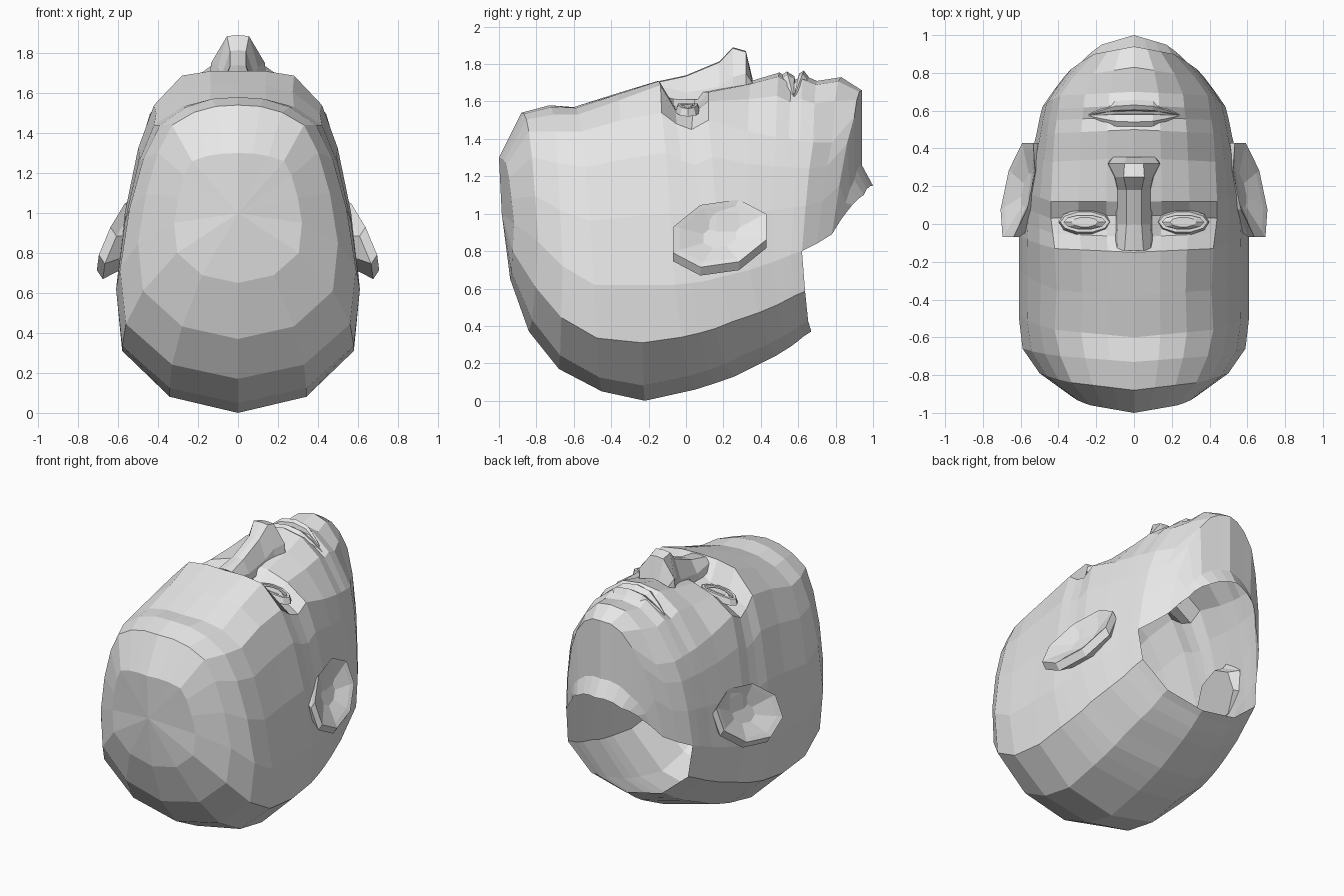
import bpy, bmesh, math

if "Cube" in bpy.data.objects:
    bpy.data.objects.remove(bpy.data.objects["Cube"])

stone = bpy.data.materials.new("pale_grey")
stone.diffuse_color = (0.8, 0.8, 0.8, 1)
stone.use_nodes = True
stone.node_tree.nodes["Principled BSDF"].inputs["Base Color"].default_value = stone.diffuse_color


def make(name, verts, faces):
    """Right-hand half mesh, mirrored over x = 0."""
    bm = bmesh.new()
    vs = [bm.verts.new(v) for v in verts]
    for f in faces:
        bm.faces.new([vs[i] for i in f])
    bmesh.ops.recalc_face_normals(bm, faces=bm.faces)
    me = bpy.data.meshes.new(name)
    bm.to_mesh(me)
    bm.free()
    ob = bpy.data.objects.new(name, me)
    bpy.context.collection.objects.link(ob)
    me.materials.append(stone)
    m = ob.modifiers.new("mirror", 'MIRROR')
    m.merge_threshold = 0.0005
    return ob


def loft(rows, closed=False):
    """Quads between neighbouring rows, as far as the shorter row goes."""
    verts, start = [], []
    for r in rows:
        start.append(len(verts))
        verts += r
    faces = []
    for i in range(len(rows) - 1):
        n = min(len(rows[i]), len(rows[i + 1]))
        a, b = start[i], start[i + 1]
        for k in range(n if closed else n - 1):
            j = (k + 1) % n
            faces.append((a + k, a + j, b + j, b + k))
    return verts, faces


# Head, face side: midline (y, z) and face edge (x, y, z), crown to throat
FACE = [
    (-1.0, 1.30, .23, -.96, 1.26), (-.88, 1.54, .33, -.84, 1.44),
    (-.73, 1.58, .39, -.70, 1.44), (-.60, 1.57, .42, -.56, 1.44),
    (-.38, 1.64, .41, -.35, 1.50), (-.15, 1.71, .42, -.13, 1.54),
    (-.07, 1.69, .43, -.05, 1.48), (.05, 1.65, .44, .03, 1.45),
    (.12, 1.66, .44, .12, 1.50), (.35, 1.71, .43, .33, 1.44),
    (.50, 1.755, .42, .48, 1.41), (.57, 1.71, .41, .55, 1.40),
    (.63, 1.74, .40, .61, 1.39), (.70, 1.71, .39, .68, 1.38),
    (.83, 1.73, .32, .78, 1.38), (.94, 1.66, .21, .90, 1.52),
    (.94, 1.26, .20, .90, 1.18), (1.0, 1.15, .17, .95, 1.10)]
# Head, rear side: widest point (x, y, z) and rear midline (y, z)
REAR = [
    (.32, -.92, .95, -.94, .65), (.50, -.79, .85, -.84, .37),
    (.59, -.66, .72, -.68, .17), (.61, -.49, .62, -.45, .05),
    (.61, -.24, .62, -.22, 0.0), (.61, -.06, .62, .05, .06),
    (.60, .03, .63, .16, .095), (.59, .10, .64, .26, .13),
    (.58, .18, .66, .36, .18), (.55, .34, .70, .48, .24),
    (.52, .46, .74, .56, .29), (.51, .51, .76, .60, .32),
    (.50, .56, .78, .63, .345), (.485, .62, .80, .67, .37),
    (.43, .70, .84), (.37, .78, .89), (.31, .83, .97), (.27, .86, 1.01)]
SOCKETS = {6: (0, .10, .06), 7: (0, .08, .04)}
FLATNESS = {3: 3, 4: 3.5, 5: 5}          # forehead and brow are flatter
REAR_X, REAR_Z = (.95, .56, 0), (.5, .87, 1)

rows = []
for i, (f, r) in enumerate(zip(FACE, REAR)):
    ty, tz, cx, cy, cz = f
    sx, sy, sz = r[:3]
    dip = SOCKETS.get(i, (0, 0, 0))
    row = []
    for k in range(3):
        u = k / 3
        row.append((cx * u, ty + (cy - ty) * u,
                    tz + (cz - tz) * u ** FLATNESS.get(i, 2.5) - dip[k]))
    for k in range(4):
        u = k / 3
        t = u * math.pi / 2
        row.append((cx + (sx - cx) * (u + math.sin(t)) / 2, cy + (sy - cy) * u,
                    cz + (sz - cz) * (u + 1 - math.cos(t)) / 2))
    if len(r) > 3:
        by, bz = r[3:]
        for k in range(3):
            row.append((sx * REAR_X[k], sy + (by - sy) * (k + 1) / 3,
                        sz + (bz - sz) * REAR_Z[k]))
    rows.append(row)
verts, faces = loft(rows)
pole = len(verts)
verts.append((0, -.985, 1.0))
faces += [(pole, k, k + 1) for k in range(9)]
make("head", verts, faces)

# Nose: y, ridge half-width, ridge height, side half-width, side height
NOSE = [(-.14, .05, 1.705, .09, 1.68), (0, .04, 1.735, .085, 1.65),
        (.18, .04, 1.81, .085, 1.68), (.25, .055, 1.885, .10, 1.73),
        (.32, .05, 1.865, .135, 1.75), (.355, .04, 1.72, .11, 1.70)]
rows = [[(0, y, h + .005), (a, y, h), (b, y, s), (b + .01, y, 1.61)]
        for y, a, h, b, s in NOSE]
make("nose", *loft(rows))


# Lips: one cross-section that shrinks into the mouth corner
def lip(name, section):
    rows = []
    for x, w in ((0, 1), (.10, .88), (.18, .45), (.24, .05)):
        rows.append([(x, .575 + (y - .575) * w, 1.62 + (z - 1.62) * w)
                     for y, z in section])
    make(name, *loft(rows))


lip("upper_lip", [(.51, 1.74), (.54, 1.76), (.58, 1.735), (.585, 1.69)])
lip("lower_lip", [(.59, 1.69), (.605, 1.75), (.63, 1.765), (.68, 1.70)])


# Eyes: almond rings for the lids and a shallow domed eyeball
def almond(sx, sy, z, n=10):
    return [(.26 + sx * math.cos(2 * math.pi * k / n),
             .01 + sy * math.sin(2 * math.pi * k / n),
             z - .22 * max(0, sx * math.cos(2 * math.pi * k / n)))
            for k in range(n)]


make("eyelid", *loft([almond(.14, .07, 1.55), almond(.13, .055, 1.59),
                      almond(.11, .038, 1.59), almond(.11, .038, 1.565)], True))
verts, faces = loft([almond(.115, .042, 1.565), almond(.07, .026, 1.585)], True)
faces.append(tuple(range(10, 20)))
make("eyeball", verts, faces)


# Ears: octagonal dishes, tilted to face upward and outward
def ear_ring(scale, dx, dz=0):
    ring = []
    for k in range(8):
        a = 2 * math.pi * (k + .5) / 8
        y = .18 + .27 * scale * math.cos(a)
        z = .88 + .18 * scale * math.sin(a) + .14 * (y - .18)
        ring.append((.615 - .15 * (y - .18) - .42 * (z - .88) + dx, y, z + dz))
    return ring


verts, faces = loft([ear_ring(.8, -.10, -.02), ear_ring(1, -.03, -.03),
                     ear_ring(1, 0, .015), ear_ring(.86, -.01, .015),
                     ear_ring(.35, -.05)], True)
faces += [tuple(range(8)), tuple(range(32, 40))]
make("ear", verts, faces)
